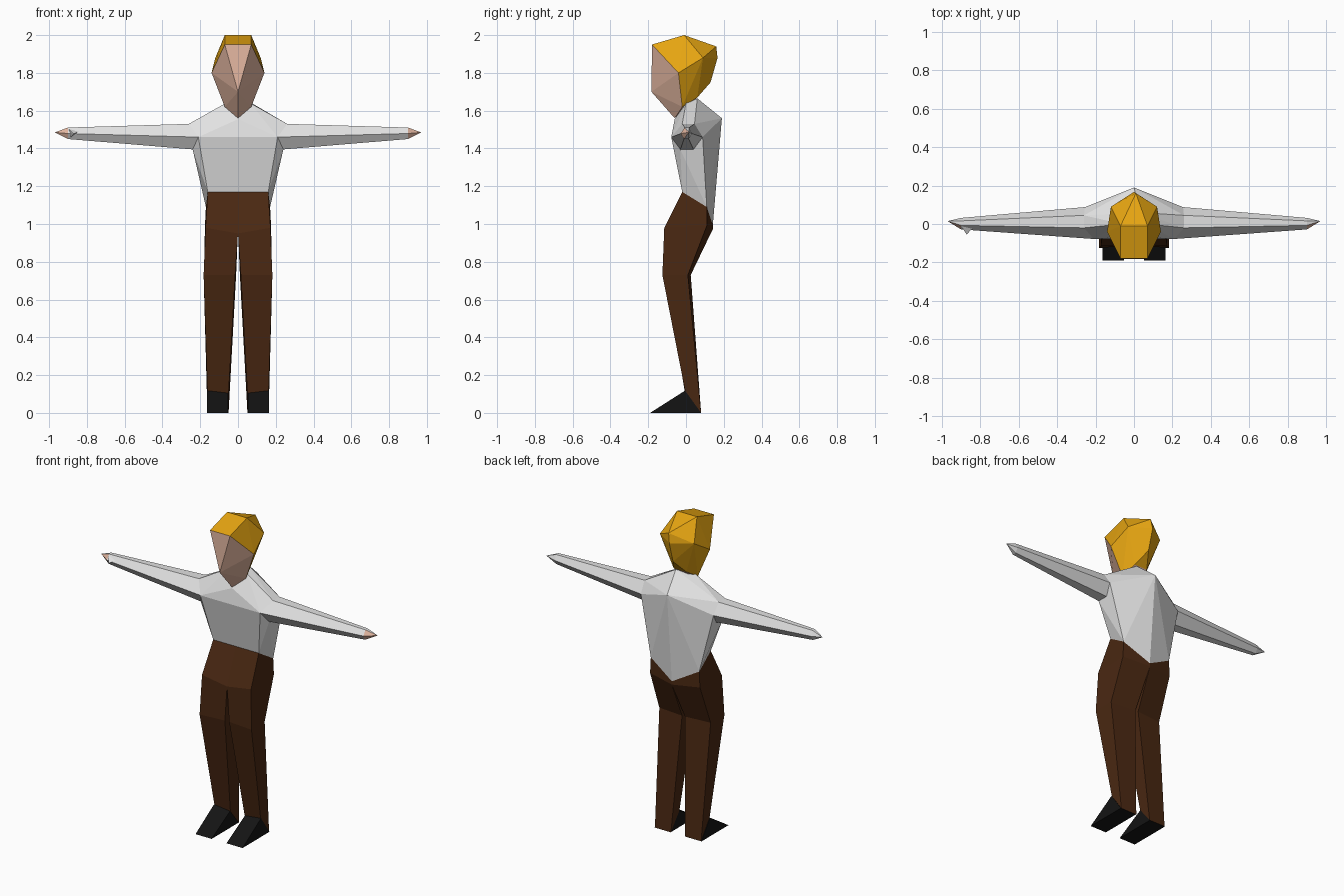
import bpy, bmesh
from mathutils import Vector

cube = bpy.data.objects.get("Cube")
if cube:
    bpy.data.objects.remove(cube, do_unlink=True)


def material(name, color):
    m = bpy.data.materials.new(name)
    m.use_nodes = True
    m.diffuse_color = (*color, 1)
    bsdf = m.node_tree.nodes["Principled BSDF"]
    bsdf.inputs["Base Color"].default_value = (*color, 1)
    bsdf.inputs["Roughness"].default_value = 0.9
    return m


skin = material("skin", (0.78, 0.48, 0.36))
hair = material("blond hair", (0.8, 0.38, 0.006))
shirt = material("white shirt", (0.76, 0.76, 0.76))
brown = material("brown trousers", (0.068, 0.021, 0.006))
black = material("black shoes", (0.007, 0.007, 0.007))


def finish(name, bm, mats, rule=None):
    bmesh.ops.recalc_face_normals(bm, faces=bm.faces)
    bm.normal_update()
    if rule:
        for f in bm.faces:
            f.material_index = int(rule(f.calc_center_median(), f.normal))
    mesh = bpy.data.meshes.new(name)
    bm.to_mesh(mesh)
    bm.free()
    for m in mats:
        mesh.materials.append(m)
    obj = bpy.data.objects.new(name, mesh)
    bpy.context.collection.objects.link(obj)
    return obj


def hull(name, points, mats, rule=None):
    bm = bmesh.new()
    verts = [bm.verts.new(p) for p in points]
    out = bmesh.ops.convex_hull(bm, input=verts)
    loose = set(out["geom_interior"]) | set(out["geom_unused"])
    bmesh.ops.delete(bm, geom=[v for v in loose if isinstance(v, bmesh.types.BMVert)],
                     context='VERTS')
    return finish(name, bm, mats, rule)


def loft(name, rings, mats, rule=None):
    """Skin a list of rings; a ring of one point closes to a tip."""
    bm = bmesh.new()
    rows = [[bm.verts.new(p) for p in r] for r in rings]
    n = len(rows[0])
    for a, b in zip(rows, rows[1:]):
        for i in range(n):
            j = (i + 1) % n
            bm.faces.new((a[i], a[j], b[0]) if len(b) == 1 else (a[i], a[j], b[j], b[i]))
    bm.faces.new(rows[0])
    if len(rows[-1]) > 2:
        bm.faces.new(rows[-1])
    return finish(name, bm, mats, rule)


def both(points):
    return [(s * x, y, z) for x, y, z in points for s in (1, -1)]


def flip(rings, s):
    return [[(s * x, y, z) for x, y, z in r] for r in rings]


# Head: the hairline slopes from forehead to nape
head_sides = both([(0.07, -0.18, 1.95), (0.14, -0.04, 1.80), (0.07, -0.02, 1.62),
                   (0.07, -0.01, 2.0), (0.12, 0.09, 1.88), (0.045, 0.06, 1.67)])
head_middle = [(0, -0.183, 1.70), (0, -0.06, 1.56), (0.01, 0.16, 1.94),
               (0, 0.167, 1.88), (0, 0.13, 1.75)]
hull("head", head_sides + head_middle, [skin, hair],
     lambda c, n: c.z > 1.955 - 1.167 * (c.y + 0.18))

# Shirt body, with a patch of bare neck at the back
shoulder = [(0.21, -0.078, 1.46), (0.24, -0.03, 1.395), (0.24, 0.04, 1.395),
            (0.255, 0.088, 1.46), (0.26, 0.045, 1.53), (0.26, -0.02, 1.53)]
torso_sides = both(shoulder + [(0.065, 0, 1.64), (0.16, -0.02, 1.17), (0.17, 0.11, 1.09)])
torso_middle = [(0, -0.06, 1.555), (0.03, 0.06, 1.665), (0, 0.19, 1.56), (0, 0.142, 0.995)]
hull("shirt_body", torso_sides + torso_middle, [shirt, skin],
     lambda c, n: c.z > 1.6 and c.x < 0.0 and c.y > 0.06 and n.y > 0)

# Sleeves run to a point; the front of the tip is the hand
centre = Vector((0.9, 0, 1.48))
wrist = [(0.9, y * 0.36, centre.z + (z - 1.462) * 0.45) for x, y, z in shoulder]
arm = [shoulder, wrist, [(0.97, 0.015, 1.485)]]
for side, s in (("left", 1), ("right", -1)):
    loft(side + "_arm", flip(arm, s), [shirt, skin],
         lambda c, n: abs(c.x) > 0.88 and n.y < 0)
hull("right_thumb", [(-0.87, -0.055, 1.478), (-0.9, -0.01, 1.505),
                     (-0.84, -0.02, 1.49), (-0.89, -0.01, 1.455)], [shirt])

# Trouser legs and wedge shoes
leg = [
    [(0, -0.02, 1.17), (0.16, -0.02, 1.17), (0.17, 0.11, 1.09), (0, 0.142, 0.995)],
    [(0, -0.11, 0.95), (0.172, -0.115, 0.98), (0.175, 0.11, 0.99), (0, 0.143, 0.975)],
    [(0.015, -0.11, 0.73), (0.182, -0.125, 0.73), (0.18, 0.01, 0.73), (0.01, 0.025, 0.73)],
    [(0.05, -0.005, 0.105), (0.162, -0.005, 0.118), (0.162, 0.08, 0), (0.05, 0.08, 0)],
]
shoe = [[(x, -0.19, 0), (x, -0.005, z), (x, 0.08, 0)] for x, z in ((0.052, 0.105), (0.165, 0.118))]
for side, s in (("left", 1), ("right", -1)):
    loft(side + "_trouser_leg", flip(leg, s), [brown])
    loft(side + "_shoe", flip(shoe, s), [black])
